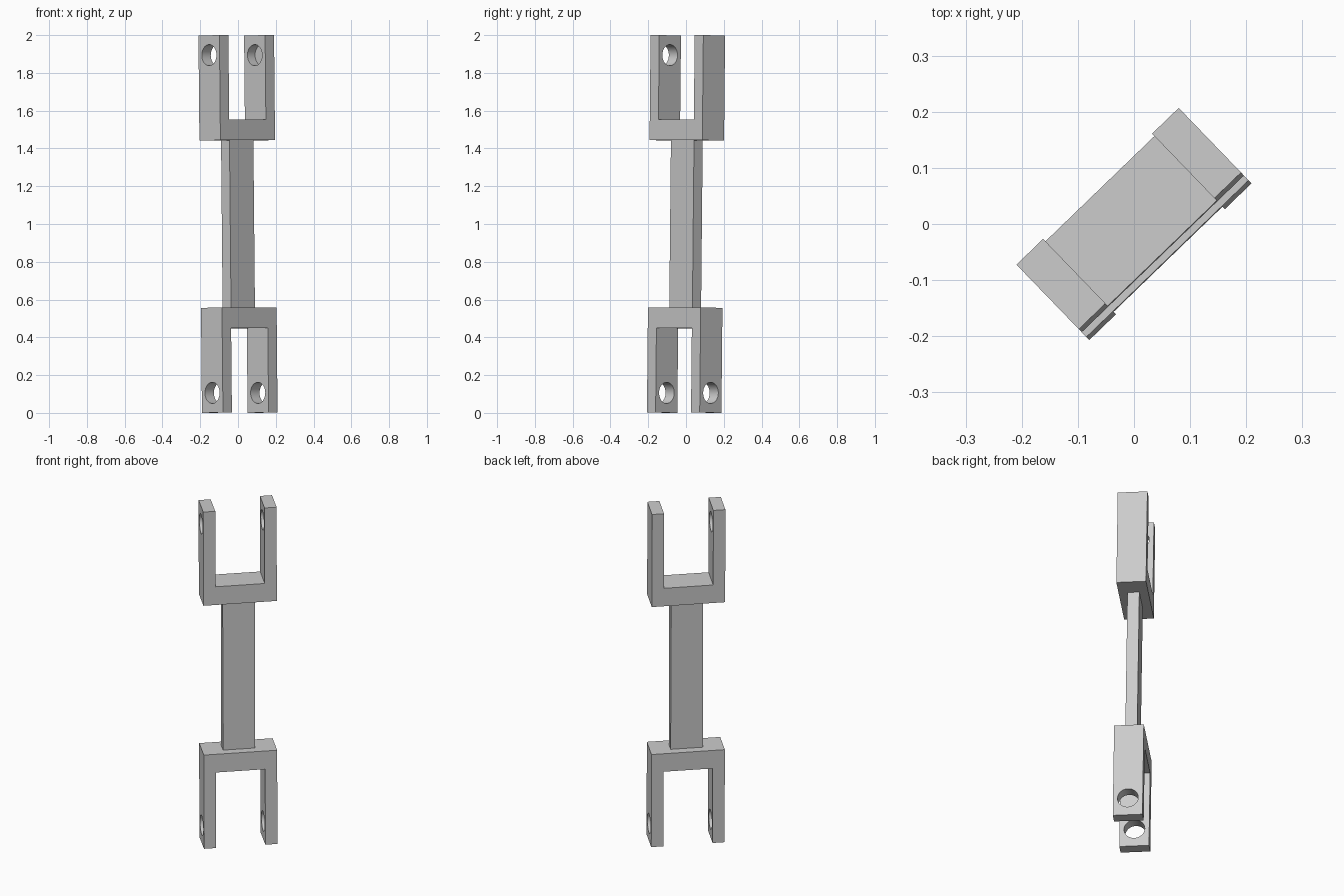
import bpy, bmesh, math
from mathutils import Matrix

if "Cube" in bpy.data.objects:
    bpy.data.objects.remove(bpy.data.objects["Cube"], do_unlink=True)

# Material
grey = bpy.data.materials.new("plain grey")
grey.use_nodes = True
grey.diffuse_color = (0.6, 0.6, 0.6, 1)
grey.node_tree.nodes["Principled BSDF"].inputs["Base Color"].default_value = (0.6, 0.6, 0.6, 1)

# Dimensions, with the link centred on the origin before placement
WIDTH, DEPTH, LEG, BRIDGE = 0.402, 0.16, 0.066, 0.108
FORK_END, FORK_ROOT = 0.999, 0.443
HOLE_Z, HOLE_R = 0.894, 0.056
PLACE = (Matrix.Translation((0, 0, 1)) @ Matrix.Rotation(math.radians(44), 4, 'Z')
         @ Matrix.Rotation(math.radians(-0.77), 4, 'X'))


def make_object(name, bm):
    bmesh.ops.recalc_face_normals(bm, faces=bm.faces)
    mesh = bpy.data.meshes.new(name)
    bm.to_mesh(mesh)
    bm.free()
    mesh.materials.append(grey)
    obj = bpy.data.objects.new(name, mesh)
    bpy.context.collection.objects.link(obj)
    return obj


def hole_cutter(x_from, x_to, z):
    bm = bmesh.new()
    matrix = Matrix.Translation(((x_from + x_to) / 2, 0, z)) @ Matrix.Rotation(math.pi / 2, 4, 'Y')
    bmesh.ops.create_cone(bm, cap_ends=True, segments=32, radius1=HOLE_R, radius2=HOLE_R,
                          depth=x_to - x_from, matrix=matrix)
    return make_object("hole_cutter", bm)


def fork(name, side, right_hole_end):
    # U-shaped profile pushed through the depth
    w, inner = WIDTH / 2, WIDTH / 2 - LEG
    seat = FORK_ROOT + BRIDGE
    profile = [(-w, FORK_ROOT), (w, FORK_ROOT), (w, FORK_END), (inner, FORK_END),
               (inner, seat), (-inner, seat), (-inner, FORK_END), (-w, FORK_END)]
    bm = bmesh.new()
    face = bm.faces.new([bm.verts.new((x, -DEPTH / 2, side * z)) for x, z in profile])
    pushed = bmesh.ops.extrude_face_region(bm, geom=[face])["geom"]
    bmesh.ops.translate(bm, vec=(0, DEPTH, 0),
                        verts=[v for v in pushed if isinstance(v, bmesh.types.BMVert)])
    obj = make_object(name, bm)

    # Pin holes through the legs
    cutters = [hole_cutter(-w - 0.05, -inner + 0.05, side * HOLE_Z),
               hole_cutter(inner - 0.05, right_hole_end, side * HOLE_Z)]
    for cutter in cutters:
        mod = obj.modifiers.new("pin_hole", 'BOOLEAN')
        mod.object = cutter
        mod.solver = 'EXACT'
    graph = bpy.context.evaluated_depsgraph_get()
    cut_mesh = bpy.data.meshes.new_from_object(obj.evaluated_get(graph))
    obj.modifiers.clear()
    obj.data = cut_mesh
    for cutter in cutters:
        bpy.data.objects.remove(cutter, do_unlink=True)
    return obj


# Forks: the upper one has a blind hole in one leg
upper_fork = fork("upper_fork", 1, WIDTH / 2 - 0.01)
lower_fork = fork("lower_fork", -1, WIDTH / 2 + 0.05)

# Flat bar joining the forks
bm = bmesh.new()
bmesh.ops.create_cube(bm, size=1, matrix=Matrix.Diagonal((0.176, 0.064, 2 * FORK_ROOT, 1)))
bar = make_object("connecting_bar", bm)

# Place the link and keep edges crisp
for obj in (upper_fork, lower_fork, bar):
    obj.matrix_world = PLACE
    bpy.ops.object.select_all(action='DESELECT')
    obj.select_set(True)
    bpy.context.view_layer.objects.active = obj
    bpy.ops.object.shade_smooth_by_angle(angle=math.radians(30))
